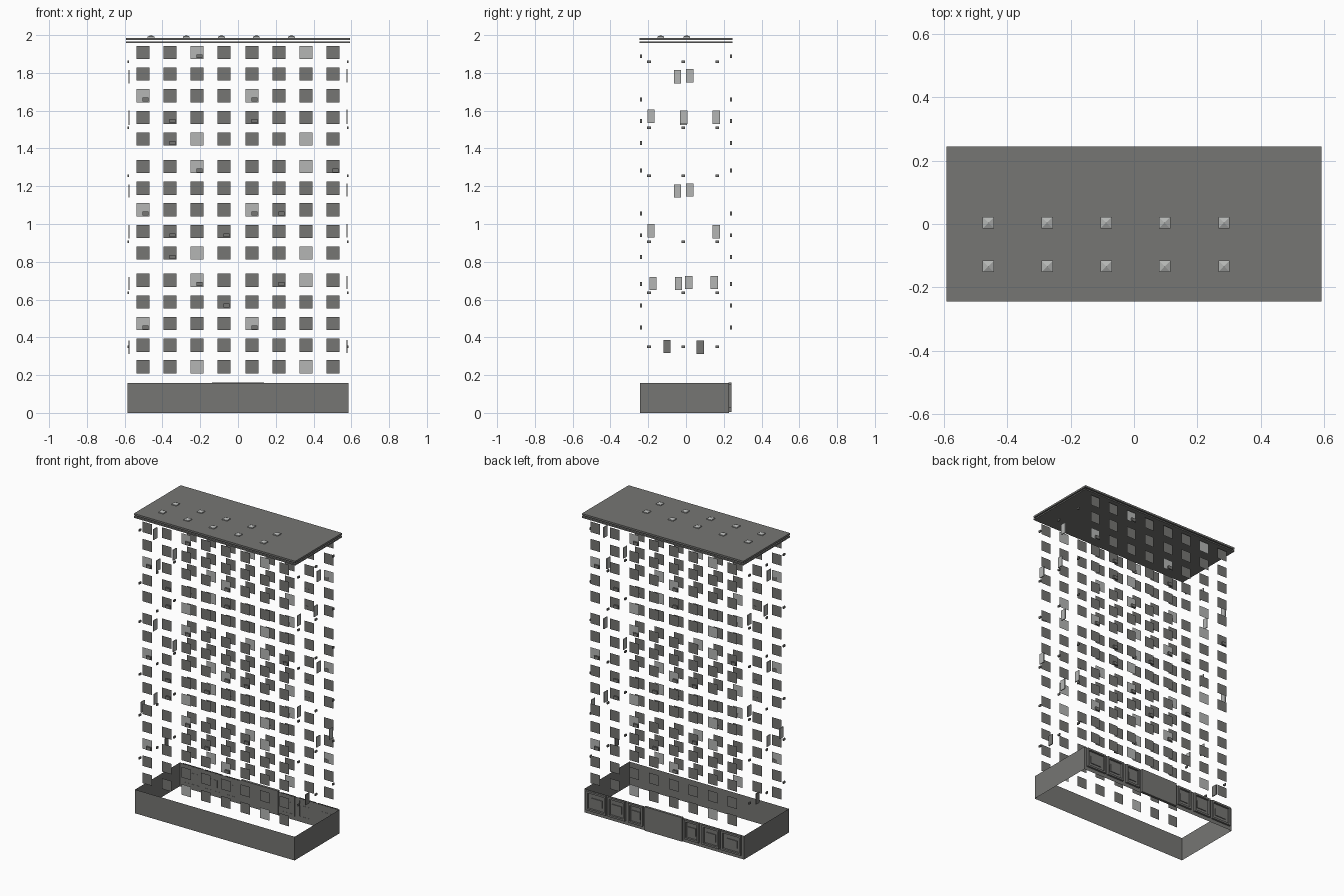
import bpy, bmesh
from mathutils import Vector

if "Cube" in bpy.data.objects:
    bpy.data.objects.remove(bpy.data.objects["Cube"])


def material(name, v):
    m = bpy.data.materials.new(name)
    m.diffuse_color = (v[0], v[1], v[2], 1)
    m.use_nodes = True
    m.node_tree.nodes["Principled BSDF"].inputs["Base Color"].default_value = m.diffuse_color
    return m


DARK = material("dark_grey", (0.18, 0.18, 0.172))
LIGHT = material("light_grey", (0.46, 0.47, 0.46))


class Part:
    """Collects quads and boxes into one object."""
    def __init__(self, name):
        self.name, self.bm = name, bmesh.new()

    def quad(self, pts, mat=0):
        f = self.bm.faces.new([self.bm.verts.new(p) for p in pts])
        f.material_index = mat

    def box(self, c, s, mat=0):
        r = bmesh.ops.create_cube(self.bm, size=1)
        for v in r["verts"]:
            v.co = Vector([c[i] + v.co[i] * s[i] for i in range(3)])
        for f in {f for v in r["verts"] for f in v.link_faces}:
            f.material_index = mat

    def finish(self):
        me = bpy.data.meshes.new(self.name)
        self.bm.to_mesh(me)
        self.bm.free()
        me.materials.append(DARK)
        me.materials.append(LIGHT)
        ob = bpy.data.objects.new(self.name, me)
        bpy.context.scene.collection.objects.link(ob)
        return ob


# Ground floor: open ring of four walls
X, Y0, Y1, H = 0.585, -0.243, 0.227, 0.157
base = Part("ground_floor_walls")
ring = [(-X, Y0), (X, Y0), (X, Y1), (-X, Y1)]
for i in range(4):
    a, b = ring[i], ring[(i + 1) % 4]
    base.quad([(*a, 0), (*b, 0), (*b, H), (*a, H)])
base.finish()

# Entrance block in the middle of the back wall
entrance = Part("entrance")
entrance.box((0, 0.232, 0.083), (0.275, 0.016, 0.158))
entrance.finish()

# Shop fronts either side of the entrance: frame, bar and inner panel
shops = Part("shop_fronts")
for side in (-1, 1):
    for cx, w in ((0.205, 0.105), (0.345, 0.125), (0.495, 0.145)):
        cx *= side
        for e in (-1, 1):
            shops.box((cx + e * (w / 2 - 0.006), 0.233, 0.089), (0.012, 0.014, 0.128))
        shops.box((cx, 0.233, 0.147), (w - 0.024, 0.014, 0.012))
        shops.box((cx, 0.233, 0.031), (w - 0.024, 0.014, 0.012))
        shops.box((cx, 0.229, 0.085), (w * 0.55, 0.006, 0.05))
shops.finish()

# Windows on the two long sides: three groups of five floors
COLS = [-0.503, -0.36, -0.217, -0.074, 0.074, 0.217, 0.36, 0.503]
ROWS = [g - 0.1145 * r for g in (1.908, 1.304, 0.702) for r in range(5)]
BRIGHT = {0: 2, 2: 0, 4: 2}
h = 0.035
for name, sgn in (("front", 1), ("back", -1)):
    win = Part(name + "_windows")
    y = -0.233 * sgn
    for r, z in enumerate(ROWS):
        for c, x in enumerate(COLS):
            mat = int(BRIGHT.get(r % 5, -1) == c % 4)
            x *= sgn
            d = h * sgn
            win.quad([(x - d, y, z - h), (x + d, y, z - h),
                      (x + d, y, z + h), (x - d, y, z + h)], mat)
    win.finish()
    # Small air conditioners in some windows (floor, column)
    ac = Part(name + "_air_conditioners")
    for r, c in ((0, 2), (2, 0), (2, 4), (3, 1), (3, 4), (4, 1), (5, 2), (5, 7),
                 (7, 0), (7, 4), (7, 5), (8, 1), (8, 3), (9, 1), (10, 2), (10, 5),
                 (11, 3), (12, 0), (12, 4)):
        ac.box(((COLS[c] + 0.014) * sgn, -0.2375 * sgn, ROWS[r] - 0.02),
               (0.032, 0.011, 0.021))
    ac.finish()

# Scattered narrow windows and wall vents on the two short sides
RIGHT = [(0.02, 1.785, 1), (-0.185, 1.57, 1), (-0.012, 1.565, 1), (0.02, 1.18, 1),
         (-0.185, 0.964, 1), (0.15, 0.69, 1), (0.015, 0.69, 1), (-0.1, 0.352, 0)]
for name, sgn in (("right", 1), ("left", -1)):
    win = Part(name + "_windows")
    for y, z, m in RIGHT:
        yy = y if sgn > 0 else -0.0125 * 2 - y
        win.box((0.577 * sgn, yy, z if sgn > 0 else z - 0.005), (0.006, 0.038, 0.07), m)
    win.finish()
    vent = Part(name + "_vents")
    for z in (1.86, 1.51, 1.255, 0.905, 0.635, 0.35):
        for y in (-0.196, -0.015, 0.166):
            vent.box((0.582 * sgn, y, z), (0.008, 0.019, 0.013))
    vent.finish()

# Roof: two thin stacked slabs
roof = Part("roof_slabs")
roof.box((0, 0, 1.980), (1.184, 0.49, 0.012))
roof.box((0, 0, 1.962), (1.184, 0.49, 0.009))
roof.finish()

# Pyramid roof vents
pyr = Part("roof_vents")
s = 0.018
for x in (-0.46, -0.274, -0.088, 0.097, 0.284):
    for y in (0.004, -0.134):
        k = [(x - s, y - s), (x + s, y - s), (x + s, y + s), (x - s, y + s)]
        for i in range(4):
            a, b = k[i], k[(i + 1) % 4]
            pyr.quad([(*a, 1.985), (*b, 1.985), (*b, 1.992), (*a, 1.992)], 1)
            pyr.quad([(*a, 1.992), (*b, 1.992), (x, y, 2.0)], 1)
pyr.finish()
